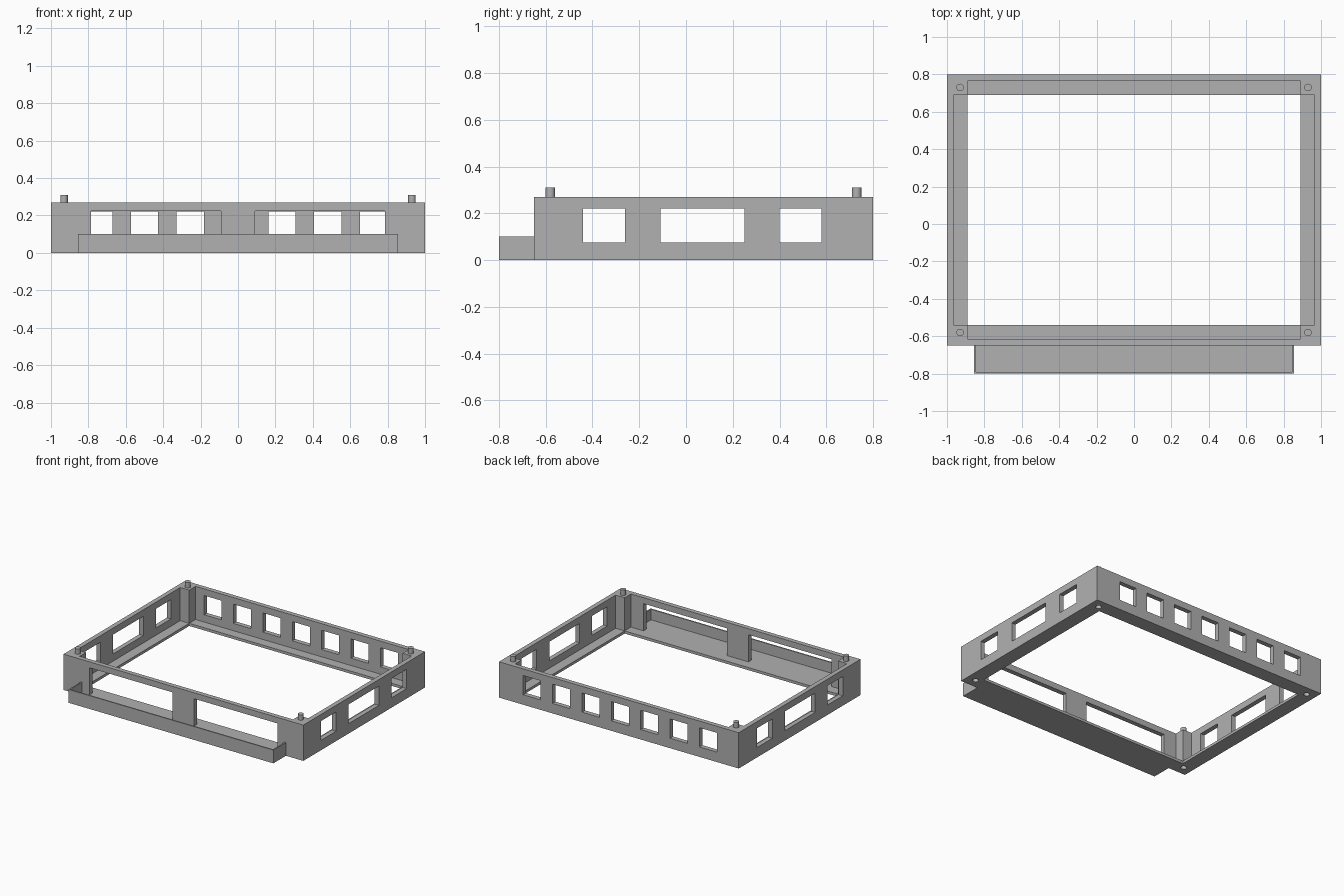
import bpy

if "Cube" in bpy.data.objects:
    bpy.data.objects.remove(bpy.data.objects["Cube"], do_unlink=True)

# Main dimensions
HEIGHT, FLOOR = 0.27, 0.02
FRONT, BACK = -0.65, 0.8
WALL, LEDGE = 0.035, 0.11
PIN_X, PIN_Y = 0.93, (-0.58, 0.73)

grey = bpy.data.materials.new("plain grey")
grey.use_nodes = True
grey.diffuse_color = (0.44, 0.44, 0.44, 1)
grey.node_tree.nodes["Principled BSDF"].inputs["Base Color"].default_value = grey.diffuse_color


def box(name, xs, ys, zs):
    """Box between the given limits on each axis."""
    bpy.ops.mesh.primitive_cube_add(size=1)
    ob = bpy.context.object
    ob.name = name
    ob.location = [(a + b) / 2 for a, b in (xs, ys, zs)]
    ob.scale = [b - a for a, b in (xs, ys, zs)]
    bpy.ops.object.transform_apply()
    ob.data.materials.append(grey)
    return ob


def cylinder(name, x, y, radius, z0, z1):
    bpy.ops.mesh.primitive_cylinder_add(
        vertices=32, radius=radius, depth=z1 - z0, location=(x, y, (z0 + z1) / 2))
    ob = bpy.context.object
    ob.name = name
    ob.data.materials.append(grey)
    bpy.ops.object.shade_smooth_by_angle()
    return ob


def cut(target, cutter):
    """Subtract the cutter from the target, then discard it."""
    cutter.hide_render = True
    mod = target.modifiers.new("cut", 'BOOLEAN')
    mod.operation, mod.solver, mod.object = 'DIFFERENCE', 'EXACT', cutter
    bpy.context.view_layer.objects.active = target
    bpy.ops.object.modifier_apply(modifier=mod.name)
    bpy.data.objects.remove(cutter, do_unlink=True)


# Frame with thin walls, square corner posts and a low inner ledge
frame = box("frame", (-1, 1), (FRONT, BACK), (0, HEIGHT))
thin_x, ledge_x = 1 - WALL, 1 - LEDGE
thin_y = (FRONT + WALL, BACK - WALL)
ledge_y = (FRONT + LEDGE, BACK - LEDGE)
cut(frame, box("cutter", (-ledge_x, ledge_x), ledge_y, (-1, 1)))
cut(frame, box("cutter", (-ledge_x, ledge_x), thin_y, (FLOOR, 1)))
cut(frame, box("cutter", (-thin_x, thin_x), ledge_y, (FLOOR, 1)))

# Side windows, cut through both walls
window_z = (0.075, 0.22)
for ys in ((-0.44, -0.26), (-0.11, 0.25), (0.4, 0.58)):
    cut(frame, box("cutter", (-2, 2), ys, window_z))

# Row of seven back windows
for i in range(7):
    x = -0.01 + (i - 3) * 0.245
    cut(frame, box("cutter", (x - 0.073, x + 0.073), (0.72, 1), window_z))

# Two wide front openings beside a central pillar
for xs in ((-0.785, -0.09), (0.09, 0.785)):
    cut(frame, box("cutter", xs, (-1, -0.58), (FLOOR, 0.225)))

# Corner pins above, matching sockets below
for side, x in (("right", -PIN_X), ("left", PIN_X)):
    for end, y in zip(("front", "back"), PIN_Y):
        cut(frame, cylinder("cutter", x, y, 0.021, -0.05, 0.05))
        cylinder(f"{end}_{side}_pin", x, y, 0.02, HEIGHT - 0.01, 0.31)

# Shallow front tray, open towards the frame
tray = box("front_tray", (-0.855, 0.855), (-0.8, FRONT), (0, 0.1))
cut(tray, box("cutter", (-0.845, 0.845), (-0.79, -0.5), (FLOOR, 1)))
